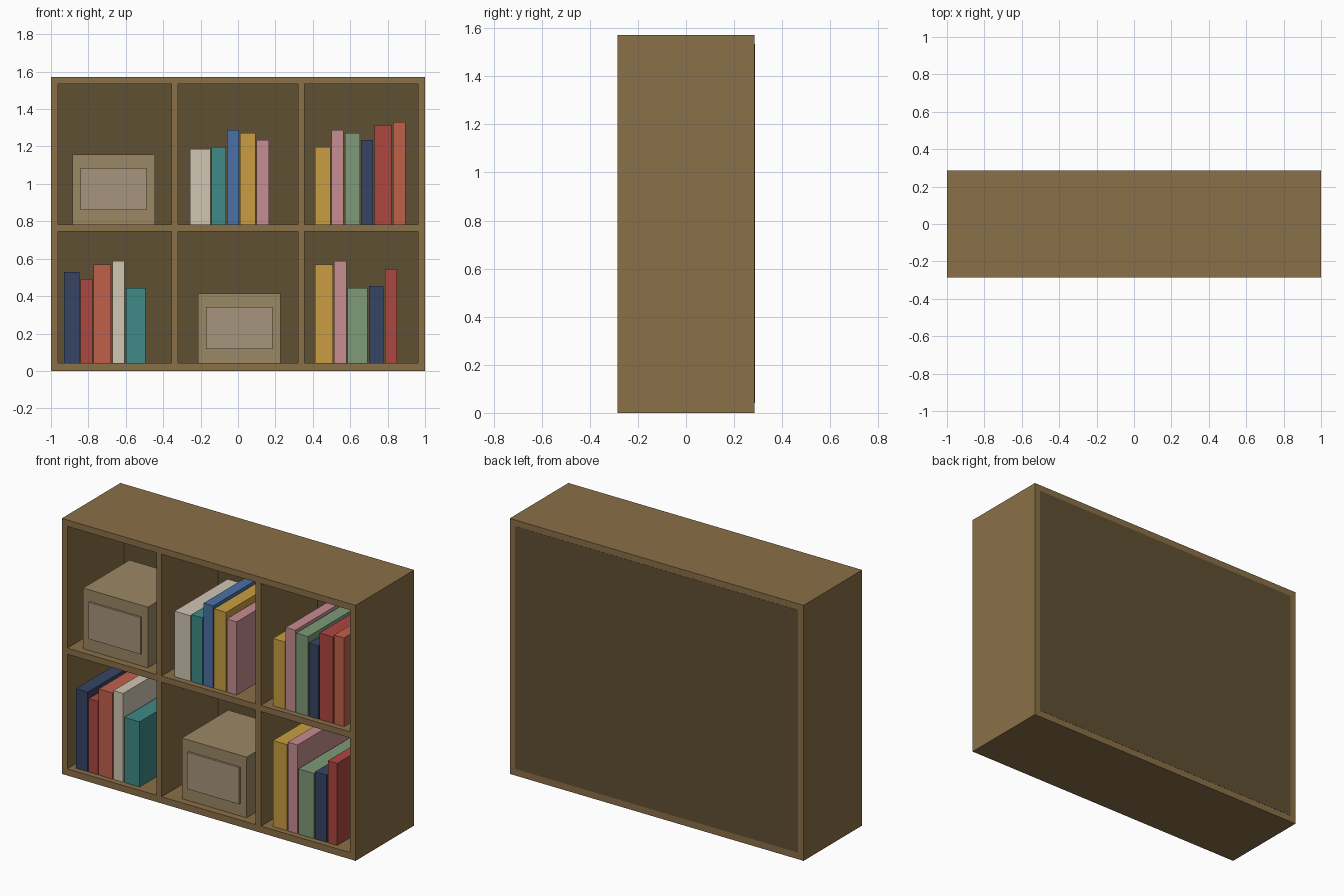
import bpy, bmesh

if "Cube" in bpy.data.objects:
    bpy.data.objects.remove(bpy.data.objects["Cube"])

BACK = 0.265            # front surface of the back panel
SHELF = (0.041, 0.784)  # lower and upper standing surfaces


def material(name, rgb):
    m = bpy.data.materials.new(name)
    lin = [((c / 255 + 0.055) / 1.055) ** 2.4 for c in rgb]
    m.diffuse_color = (*lin, 1)
    m.use_nodes = True
    m.node_tree.nodes["Principled BSDF"].inputs["Base Color"].default_value = m.diffuse_color
    return m


MAT = {n: material(n, c) for n, c in {
    "wood": (138, 112, 72), "panel": (96, 80, 50), "bin": (155, 135, 101), "label": (167, 149, 125),
    "cream": (208, 199, 180), "teal": (63, 138, 135), "blue": (74, 113, 166), "mustard": (200, 158, 66),
    "pink": (199, 141, 146), "green": (126, 155, 120), "navy": (54, 68, 100), "red": (173, 71, 65),
    "coral": (192, 96, 75)}.items()}


def finish(name, bm, mat):
    bmesh.ops.recalc_face_normals(bm, faces=bm.faces)
    me = bpy.data.meshes.new(name)
    bm.to_mesh(me)
    bm.free()
    me.materials.append(MAT[mat])
    ob = bpy.data.objects.new(name, me)
    bpy.context.collection.objects.link(ob)
    return ob


def box(name, x, y, z, mat):
    """Axis-aligned box from (min, max) pairs."""
    bm = bmesh.new()
    bmesh.ops.create_cube(bm, size=1)
    for v in bm.verts:
        v.co = [r[0] if c < 0 else r[1] for c, r in zip(v.co, (x, y, z))]
    return finish(name, bm, mat)


# Carcass: front lattice of sides, dividers and shelves, extruded to full depth
xs = [-1, -0.962, -0.356, -0.32, 0.32, 0.356, 0.962, 1]
zs = [0, SHELF[0], 0.746, SHELF[1], 1.533, 1.572]
bm = bmesh.new()
grid = [[bm.verts.new((x, -0.285, z)) for z in zs] for x in xs]
for i in range(len(xs) - 1):
    for j in range(len(zs) - 1):
        if i % 2 == 0 or j % 2 == 0:
            bm.faces.new((grid[i][j], grid[i + 1][j], grid[i + 1][j + 1], grid[i][j + 1]))
ext = bmesh.ops.extrude_face_region(bm, geom=bm.faces[:], use_keep_orig=True)
bmesh.ops.translate(bm, vec=(0, 0.57, 0), verts=[g for g in ext["geom"] if isinstance(g, bmesh.types.BMVert)])
finish("carcass", bm, "wood")

# Back panel, just proud of the lattice's rear face
box("back_panel", (-0.962, 0.962), (BACK, 0.286), (SHELF[0], 1.533), "panel")


# Storage bins with a raised front label
def storage_bin(name, x, z):
    box(name, (x, x + 0.441), (-0.24, 0.21), (z, z + 0.373), "bin")
    box(name + "_label", (x + 0.044, x + 0.398), (-0.252, -0.238), (z + 0.076, z + 0.302), "label")


storage_bin("upper_bin", -0.886, SHELF[1])
storage_bin("lower_bin", -0.214, SHELF[0])

# Books: (colour, left, right, top) for each row
rows = {
    "upper_middle": (SHELF[1], [
        ("cream", -.257, -.148, 1.187), ("teal", -.143, -.065, 1.196), ("blue", -.059, .006, 1.289),
        ("mustard", .012, .094, 1.273), ("pink", .099, .166, 1.234)]),
    "upper_right": (SHELF[1], [
        ("mustard", .413, .494, 1.198), ("pink", .5, .565, 1.289), ("green", .571, .652, 1.273),
        ("navy", .657, .723, 1.234), ("red", .729, .821, 1.316), ("coral", .828, .896, 1.33)]),
    "lower_left": (SHELF[0], [
        ("navy", -.929, -.848, .53), ("red", -.842, -.778, .492), ("coral", -.773, -.678, .57),
        ("cream", -.672, -.606, .587), ("teal", -.599, -.495, .442)]),
    "lower_right": (SHELF[0], [
        ("mustard", .413, .508, .57), ("pink", .514, .58, .587), ("green", .586, .693, .442),
        ("navy", .7, .778, .455), ("red", .787, .85, .546)]),
}
for row, (base, books) in rows.items():
    for colour, x0, x1, top in books:
        box(f"{row}_{colour}_book", (x0, x1), (-0.25, BACK), (base, top), colour)
